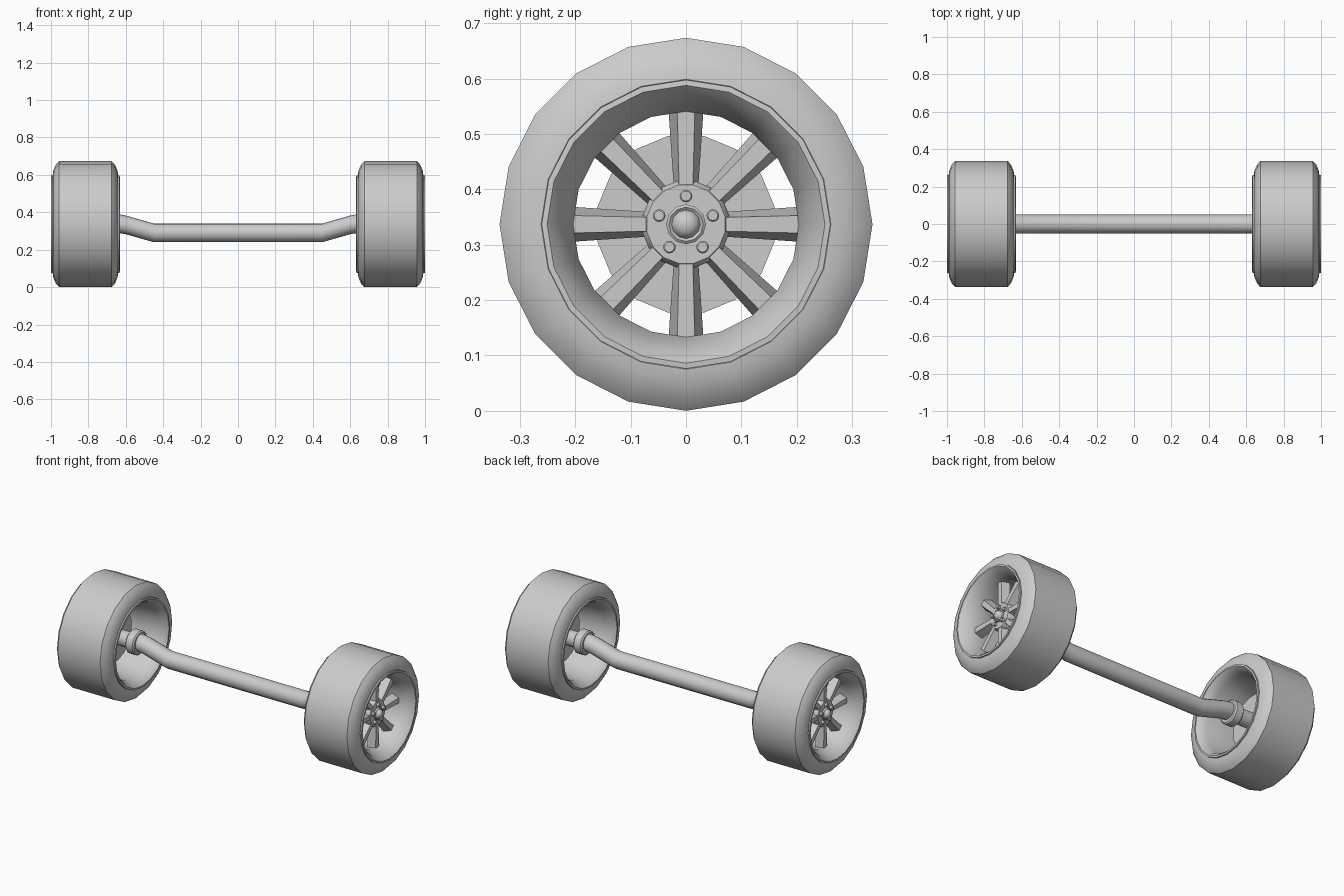
import bpy, bmesh, math
from mathutils import Vector

if "Cube" in bpy.data.objects:
    bpy.data.objects.remove(bpy.data.objects["Cube"])

WX, WZ = 0.816, 0.337          # wheel centre
grey = bpy.data.materials.new("plain grey")
grey.diffuse_color = (0.6, 0.6, 0.6, 1)
grey.use_nodes = True
grey.node_tree.nodes["Principled BSDF"].inputs["Base Color"].default_value = grey.diffuse_color


def lathe(bm, profile, segs, cx=WX, cy=0.0, cz=WZ, closed=False, phase=0.0):
    """Rings of (x, radius[, z shift]) around the x axis."""
    rings = []
    for p in profile:
        dz = p[2] if len(p) > 2 else 0.0
        ring = []
        for i in range(segs):
            a = 2 * math.pi * i / segs + phase
            ring.append(bm.verts.new((cx + p[0], cy + p[1] * math.sin(a),
                                      cz + dz + p[1] * math.cos(a))))
        rings.append(ring)
    pairs = list(zip(rings, rings[1:]))
    if closed:
        pairs.append((rings[-1], rings[0]))
    else:
        bm.faces.new(rings[0])
        bm.faces.new(rings[-1])
    for a, b in pairs:
        for i in range(segs):
            j = (i + 1) % segs
            bm.faces.new((a[i], a[j], b[j], b[i]))


def finish(name, bm, mirror=True, angle=35):
    bmesh.ops.recalc_face_normals(bm, faces=bm.faces)
    me = bpy.data.meshes.new(name)
    bm.to_mesh(me)
    bm.free()
    me.materials.append(grey)
    ob = bpy.data.objects.new(name, me)
    bpy.context.collection.objects.link(ob)
    bpy.ops.object.select_all(action='DESELECT')
    ob.select_set(True)
    bpy.context.view_layer.objects.active = ob
    bpy.ops.object.shade_smooth_by_angle(angle=math.radians(angle))
    if mirror:
        m = ob.modifiers.new("mirror", 'MIRROR')
        m.use_axis[0] = True
        m.use_mirror_merge = False
    return ob


def turned(name, profile, segs, **kw):
    bm = bmesh.new()
    lathe(bm, profile, segs, **kw)
    finish(name, bm)


# tyre: flat tread, rounded shoulders
half = [(0.14, 0.337), (0.158, 0.318), (0.172, 0.285), (0.175, 0.262), (0.165, 0.248)]
turned("tyre", half + [(-x, r) for x, r in reversed(half)], 20, closed=True)

# rim barrel with stepped lips on both sides
turned("rim", [(0.17, 0.261), (0.183, 0.261), (0.184, 0.251), (0.168, 0.236),
               (0.105, 0.204), (0.03, 0.207), (-0.13, 0.222), (-0.168, 0.236),
               (-0.184, 0.251), (-0.183, 0.261), (-0.17, 0.261),
               (-0.15, 0.249), (0.15, 0.249)], 20, closed=True)

# eight tapered spokes with bevelled sides
bm = bmesh.new()
for k in range(8):
    a = k * math.pi / 4
    out, side = Vector((0, math.sin(a), math.cos(a))), Vector((0, math.cos(a), -math.sin(a)))
    ends = []
    for r, front, back in ((0.05, 0.012, 0.021), (0.212, 0.016, 0.032)):
        c = Vector((WX, 0, WZ)) + out * r
        ends.append([bm.verts.new(c + side * s + Vector((d, 0, 0)))
                     for s, d in ((-back, 0.06), (-front, 0.105), (front, 0.105), (back, 0.06))])
    for i in range(4):
        j = (i + 1) % 4
        bm.faces.new((ends[0][i], ends[0][j], ends[1][j], ends[1][i]))
    bm.faces.new(ends[0])
    bm.faces.new(ends[1])
finish("spokes", bm)

# hub plate and domed centre cap
turned("hub", [(0.03, 0.08), (0.095, 0.08), (0.107, 0.072)], 16, phase=math.pi / 16)
turned("centre_cap", [(0.1, 0.036), (0.118, 0.036), (0.122, 0.031), (0.118, 0.026),
                      (0.128, 0.023), (0.135, 0.014), (0.137, 0.004)], 12)

# five wheel bolts
bm = bmesh.new()
for k in range(5):
    a = k * 2 * math.pi / 5
    lathe(bm, [(0.1, 0.0115), (0.12, 0.0115), (0.123, 0.009)], 12,
          cy=0.051 * math.sin(a), cz=WZ + 0.051 * math.cos(a))
finish("wheel_bolts", bm)

# brake disc, stub shaft and collar behind the wheel
turned("brake_disc", [(0.0, 0.163), (0.025, 0.163)], 16, phase=math.pi / 16)
turned("stub_shaft", [(-0.15, 0.045), (0.04, 0.045)], 16)
turned("collar", [(-0.172, 0.062), (-0.165, 0.07), (-0.122, 0.07), (-0.115, 0.062)], 16)

# dropped axle tube across both wheels
bm = bmesh.new()
path = [(0.45, 0.05, 0.29), (0.6, 0.05, 0.333), (0.66, 0.05, 0.343)]
lathe(bm, [(-x, r, z) for x, r, z in reversed(path)] + path, 16, cx=0, cz=0)
finish("axle", bm, mirror=False)
